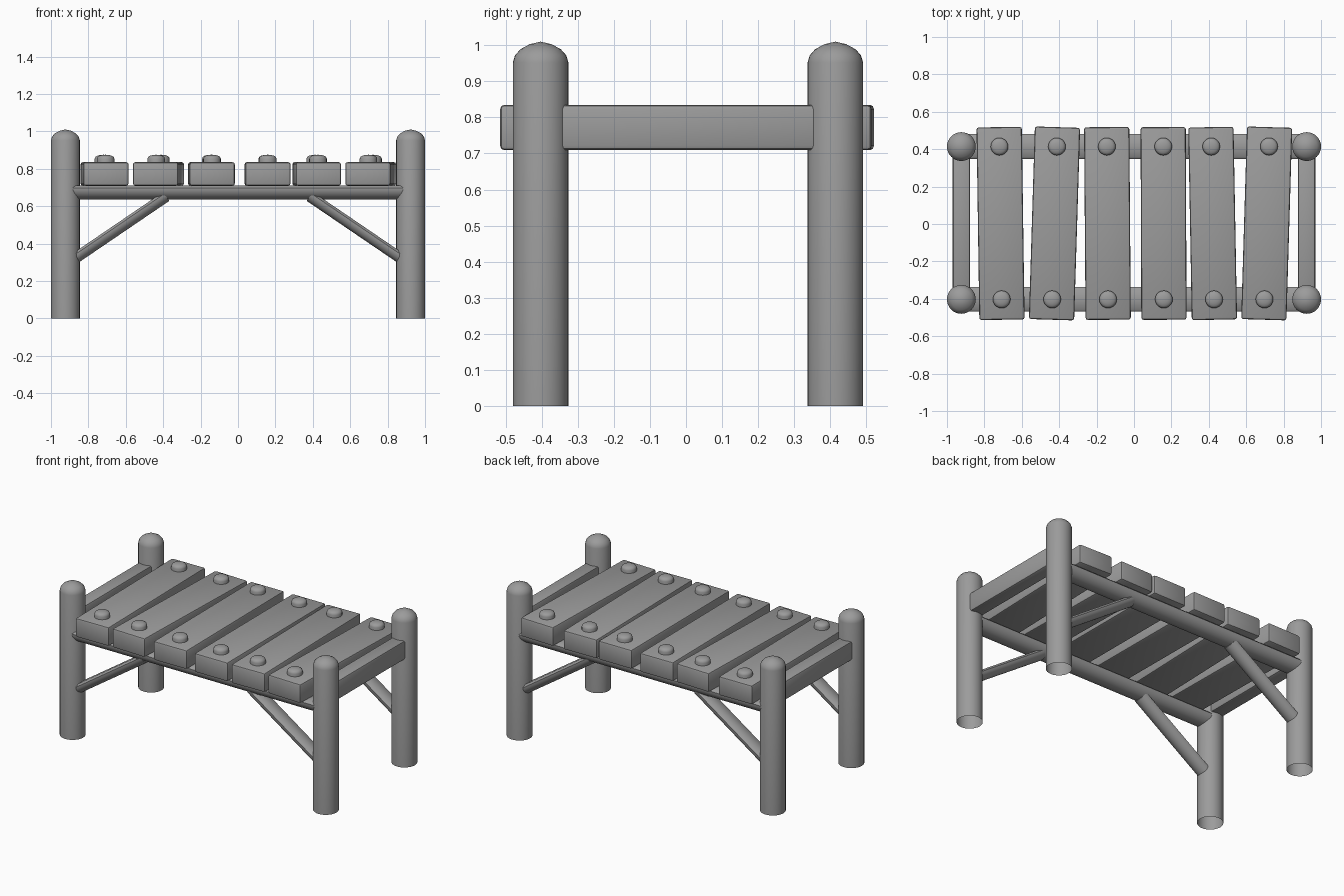
import bpy, bmesh
from math import sin, cos, pi, atan2, radians
from mathutils import Vector

if "Cube" in bpy.data.objects:
    bpy.data.objects.remove(bpy.data.objects["Cube"])

POST_X = 0.923
ROWS = {"front": -0.403, "back": 0.414}

# Dark grey wood
WOOD = bpy.data.materials.new("dark_wood")
WOOD.diffuse_color = (0.33, 0.33, 0.33, 1)
WOOD.use_nodes = True
WOOD.node_tree.nodes["Principled BSDF"].inputs["Base Color"].default_value = WOOD.diffuse_color


def finish(name, bm, angle=40):
    bmesh.ops.recalc_face_normals(bm, faces=bm.faces)
    me = bpy.data.meshes.new(name)
    bm.to_mesh(me)
    bm.free()
    me.materials.append(WOOD)
    ob = bpy.data.objects.new(name, me)
    bpy.context.collection.objects.link(ob)
    bpy.ops.object.select_all(action='DESELECT')
    ob.select_set(True)
    bpy.context.view_layer.objects.active = ob
    bpy.ops.object.shade_smooth_by_angle(angle=radians(angle))
    return ob


def lathe(name, profile, loc, seg=32):
    """Revolve (radius, z) points; the last point is the tip."""
    bm = bmesh.new()
    rings = [[bm.verts.new((r * cos(2 * pi * i / seg), r * sin(2 * pi * i / seg), z))
              for i in range(seg)] for r, z in profile[:-1]]
    tip = bm.verts.new((0, 0, profile[-1][1]))
    for i in range(seg):
        j = (i + 1) % seg
        for a, b in zip(rings, rings[1:]):
            bm.faces.new((a[i], a[j], b[j], b[i]))
        bm.faces.new((rings[-1][i], rings[-1][j], tip))
    ob = finish(name, bm)
    ob.location = loc
    return ob


def half_log(name, p0, p1, y, half_w, depth, lip):
    """Split log with its flat face up, running from p0 to p1 in the xz plane."""
    a, b = Vector((p0[0], 0, p0[1])), Vector((p1[0], 0, p1[1]))
    d = (b - a).normalized()
    up = Vector((-d.z, 0, d.x))
    if up.z < 0:
        up = -up
    n = 16
    sect = [(half_w - lip, 0)]
    sect += [(half_w * cos(pi * i / n), -lip - (depth - lip) * sin(pi * i / n))
             for i in range(n + 1)]
    sect.append((-half_w + lip, 0))
    bm = bmesh.new()
    ends = [[bm.verts.new(p + Vector((0, y + u, 0)) + up * v) for u, v in sect]
            for p in (a, b)]
    m = len(sect)
    for i in range(m):
        j = (i + 1) % m
        bm.faces.new((ends[0][i], ends[0][j], ends[1][j], ends[1][i]))
    for e in ends:
        bm.faces.new(e)
    return finish(name, bm, 50)


def board(name, size, loc, rot=0):
    bm = bmesh.new()
    bmesh.ops.create_cube(bm, size=1)
    bmesh.ops.scale(bm, vec=size, verts=bm.verts)
    bmesh.ops.bevel(bm, geom=bm.edges[:], offset=0.012, segments=2,
                    profile=0.5, affect='EDGES')
    ob = finish(name, bm, 35)
    ob.location = loc
    ob.rotation_euler.z = rot
    return ob


# Posts with domed tops, long split-log rails and diagonal braces
post_profile = [(0.077, 0), (0.077, 0.952), (0.071, 0.972), (0.056, 0.989),
                (0.03, 1.003), (0, 1.01)]
for row, y in ROWS.items():
    half_log(f"{row}_rail", (-0.92, 0.71), (0.92, 0.71), y, 0.066, 0.075, 0.012)
    for side, s in (("left", -1), ("right", 1)):
        lathe(f"{row}_{side}_post", post_profile, (s * POST_X, y, 0))
        half_log(f"{row}_{side}_brace", (s * 0.9, 0.336), (s * 0.4, 0.676),
                 y, 0.05, 0.058, 0.012)

# End beams between the posts
for side, s in (("left", -1), ("right", 1)):
    board(f"{side}_end_beam", (0.093, 0.81, 0.125), (s * POST_X, 0.005, 0.7725))

# Slightly crooked deck planks: (centre x at front, centre x at back)
bolt_profile = [(0.047, 0.82), (0.047, 0.853), (0.043, 0.863), (0.034, 0.869),
                (0.02, 0.873), (0, 0.875)]
planks = [(-0.706, -0.721), (-0.441, -0.409), (-0.138, -0.146),
          (0.160, 0.156), (0.430, 0.411), (0.694, 0.725)]
for i, (xf, xb) in enumerate(planks, 1):
    board(f"plank_{i}", (0.242, 1.03, 0.126), ((xf + xb) / 2, 0.003, 0.772),
          -atan2(xb - xf, 1.03))
    # Bolt heads over the rails
    for row, y in ROWS.items():
        t = (y + 0.515) / 1.03
        lathe(f"bolt_{i}_{row}", bolt_profile, (xf + (xb - xf) * t, y, 0), 20)
